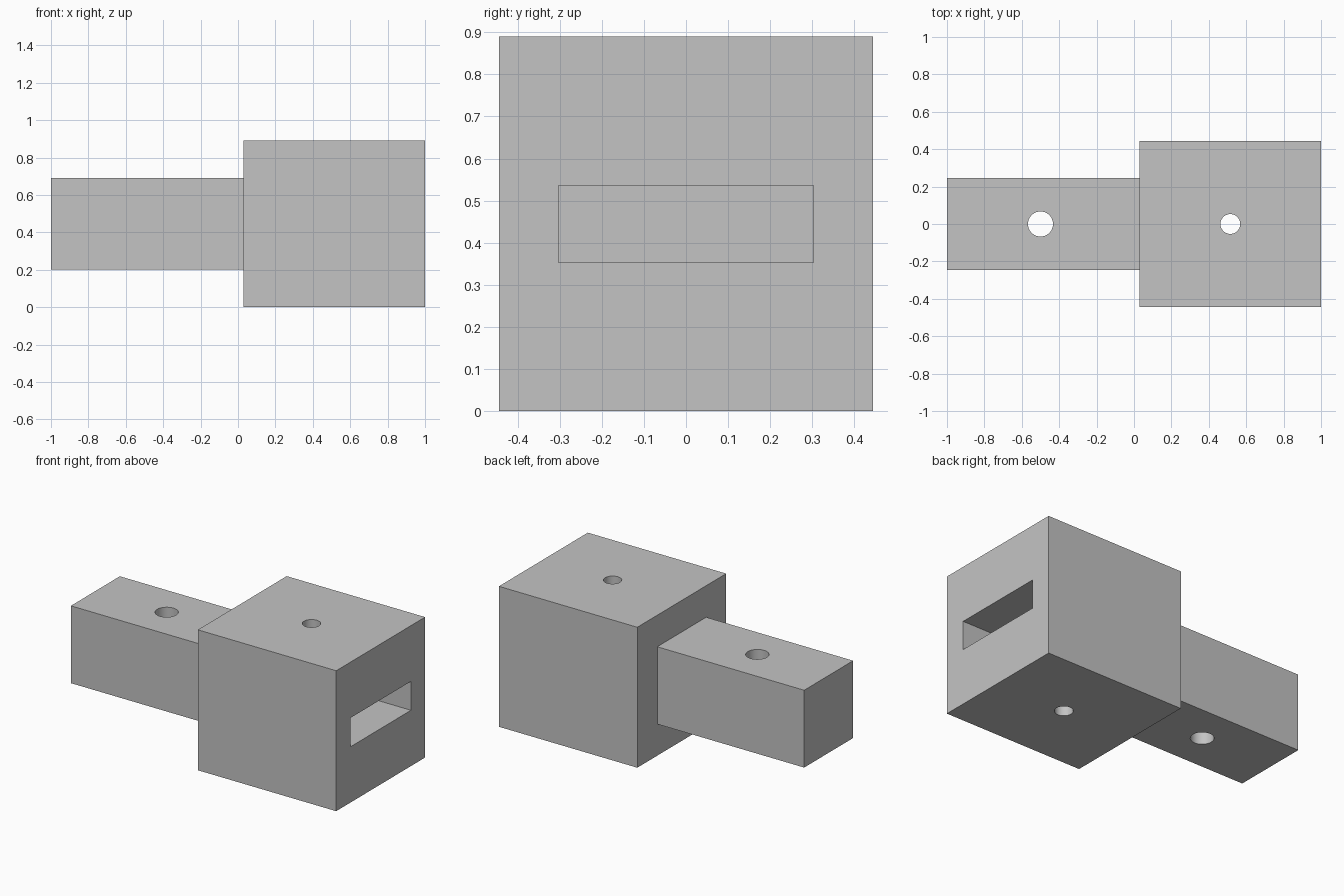
import bpy
import math

default = bpy.data.objects.get("Cube")
if default:
    bpy.data.objects.remove(default, do_unlink=True)

# Main dimensions
MID = 0.445            # height of the shared centre line
SHOULDER = 0.03        # where the block meets the stem
SLOT_DEPTH = 0.73

grey = bpy.data.materials.new("plain grey")
grey.use_nodes = True
colour = (0.55, 0.55, 0.55, 1)
grey.diffuse_color = colour
grey.node_tree.nodes["Principled BSDF"].inputs["Base Color"].default_value = colour


def box(name, x0, x1, width, height):
    """Box between x0 and x1, centred on the centre line."""
    bpy.ops.mesh.primitive_cube_add(size=1, location=((x0 + x1) / 2, 0, MID))
    ob = bpy.context.object
    ob.name = name
    ob.scale = (x1 - x0, width, height)
    bpy.ops.object.transform_apply(location=True, rotation=False, scale=True)
    ob.data.materials.append(grey)
    return ob


def pin(name, x, radius):
    """Vertical round cutter."""
    bpy.ops.mesh.primitive_cylinder_add(vertices=48, radius=radius, depth=2,
                                        location=(x, 0, MID))
    ob = bpy.context.object
    ob.name = name
    ob.data.materials.append(grey)
    return ob


def combine(target, other, operation):
    """Apply a boolean and discard the second shape."""
    mod = target.modifiers.new(operation.lower(), "BOOLEAN")
    mod.operation = operation
    mod.solver = "EXACT"
    mod.object = other
    bpy.context.view_layer.objects.active = target
    bpy.ops.object.modifier_apply(modifier=mod.name)
    bpy.data.objects.remove(other, do_unlink=True)


# Square block with a narrower square stem
body = box("socket_block_with_stem", SHOULDER, 1, 0.89, 0.89)
combine(body, box("stem", -1, SHOULDER + 0.1, 0.49, 0.49), "UNION")

# Blind slot in the end of the block
combine(body, box("slot_cutter", 1 - SLOT_DEPTH, 1.2, 0.607, 0.183), "DIFFERENCE")

# Pin holes through stem and block
for name, x, radius in (("stem_hole", -0.5, 0.067), ("block_hole", 0.515, 0.053)):
    combine(body, pin(name, x, radius), "DIFFERENCE")

bpy.ops.object.select_all(action="DESELECT")
body.select_set(True)
bpy.context.view_layer.objects.active = body
bpy.ops.object.shade_smooth_by_angle(angle=math.radians(30))
